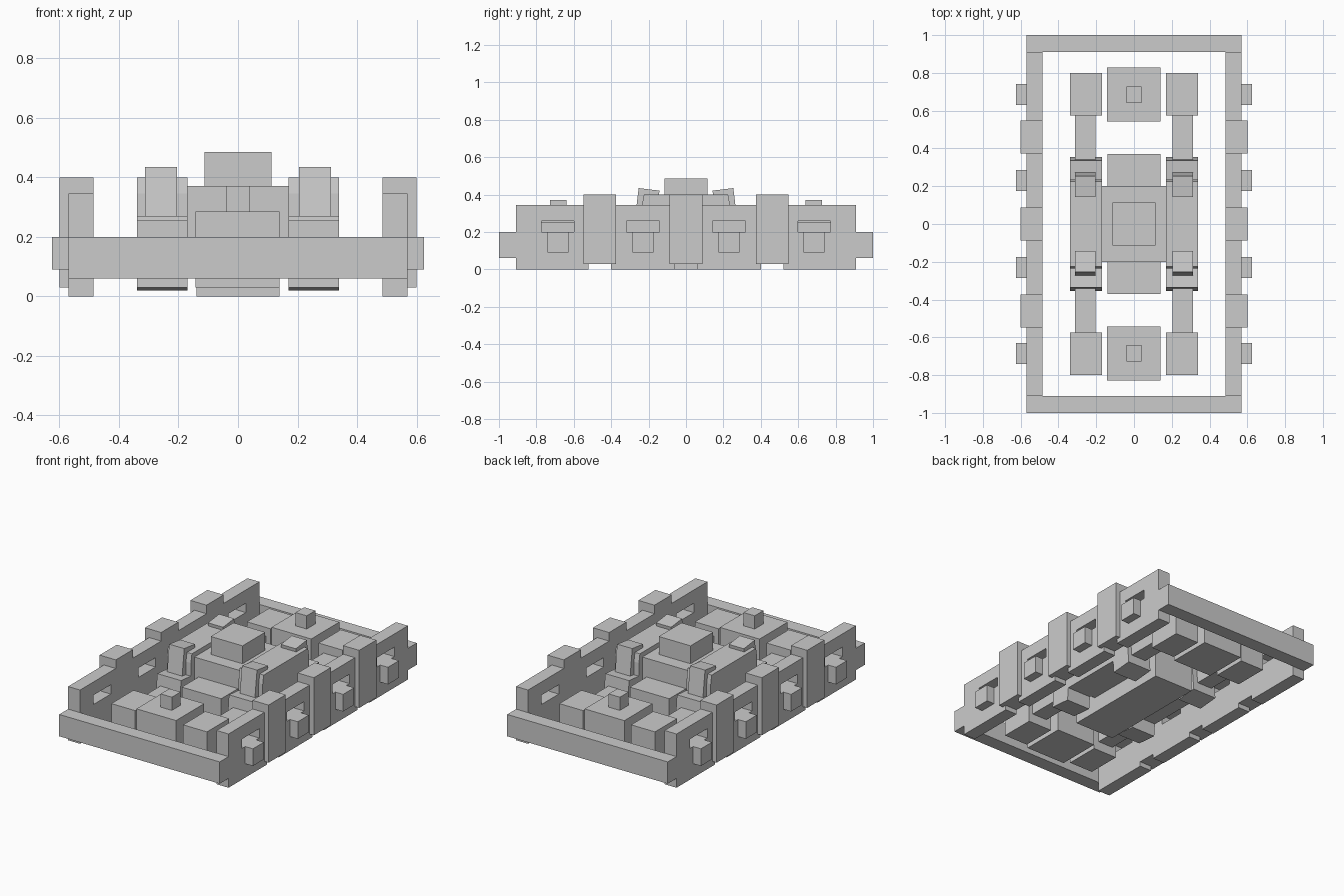
import bpy, math
from mathutils import Matrix

if "Cube" in bpy.data.objects:
    bpy.data.objects.remove(bpy.data.objects["Cube"])


def prism(name, x0, x1, profile):
    # extrude a (y, z) profile along x
    n = len(profile)
    verts = [(x, y, z) for x in (x0, x1) for y, z in profile]
    faces = [list(range(n)), list(range(n, 2 * n))]
    faces += [[i, (i + 1) % n, n + (i + 1) % n, n + i] for i in range(n)]
    me = bpy.data.meshes.new(name)
    me.from_pydata(verts, [], faces)
    import bmesh
    bm = bmesh.new()
    bm.from_mesh(me)
    bmesh.ops.recalc_face_normals(bm, faces=bm.faces)
    bm.to_mesh(me)
    bm.free()
    ob = bpy.data.objects.new(name, me)
    bpy.context.collection.objects.link(ob)
    return ob


def box(name, x, y, z):
    return prism(name, min(x), max(x),
                 [(y[0], z[0]), (y[1], z[0]), (y[1], z[1]), (y[0], z[1])])


def tilted(name, x, corner, depth, height, angle, s):
    # box hung from its outer top corner, leaning toward the middle
    c, k = math.cos(angle), math.sin(angle)
    y, z = corner
    pts = [(y, z), (y - depth * c, z - depth * k),
           (y - depth * c + height * k, z - depth * k - height * c),
           (y + height * k, z - height * c)]
    return prism(name, min(x), max(x), [(s * a, b) for a, b in pts])


# central block, raised plate and cap
box("centre_block", (-0.14, 0.14), (-0.37, 0.37), (0, 0.25))
box("centre_plate", (-0.175, 0.175), (-0.2, 0.2), (0.1, 0.37))
box("centre_cap", (-0.113, 0.113), (-0.115, 0.115), (0.37, 0.485))

for s in (-1, 1):
    # end rails, end blocks and their knobs
    box("end_rail", (-0.57, 0.57), (s * 0.91, s * 1.0), (0.06, 0.2))
    box("end_block", (-0.142, 0.14), (s * 0.543, s * 0.828), (0.03, 0.285))
    box("end_knob", (-0.04, 0.04), (s * 0.64, s * 0.728), (0.285, 0.37))

for m in (-1, 1):
    # side pillars
    for y in (-0.46, 0, 0.46):
        box("side_pillar", (m * 0.485, m * 0.6), (y - 0.087, y + 0.087), (0.03, 0.4))
    # side panels with a slot and a bracket below it
    for a, b, c in ((-0.91, -0.52, -0.685), (-0.4, -0.06, -0.23),
                    (0.06, 0.4, 0.23), (0.52, 0.91, 0.685)):
        wx = (m * 0.485, m * 0.57)
        box("panel_lower", wx, (a, b), (0, 0.2))
        box("panel_upper", wx, (a, b), (0.26, 0.345))
        box("panel_side", wx, (a, c - 0.087), (0.2, 0.26))
        box("panel_side", wx, (c + 0.087, b), (0.2, 0.26))
        box("bracket", (m * 0.57, m * 0.625), (c - 0.056, c + 0.056), (0.09, 0.2))
    # long side bodies with sloped ends
    wide, slim = (m * 0.17, m * 0.34), (m * 0.205, m * 0.312)
    prism("side_body", min(wide), max(wide),
          [(-0.24, 0.1), (0.24, 0.1), (0.235, 0.345), (0.225, 0.4),
           (-0.225, 0.4), (-0.235, 0.345)])
    for s in (-1, 1):
        tilted("leaning_block", wide, (0.335, 0.27), 0.14, 0.24, math.radians(5), s)
        tilted("leaning_post", slim, (0.253, 0.435), 0.112, 0.17, math.radians(7), s)
        box("corner_block", wide, (s * 0.575, s * 0.8), (0.03, 0.255))
        box("link_beam", slim, (s * 0.33, s * 0.58), (0.09, 0.2))
